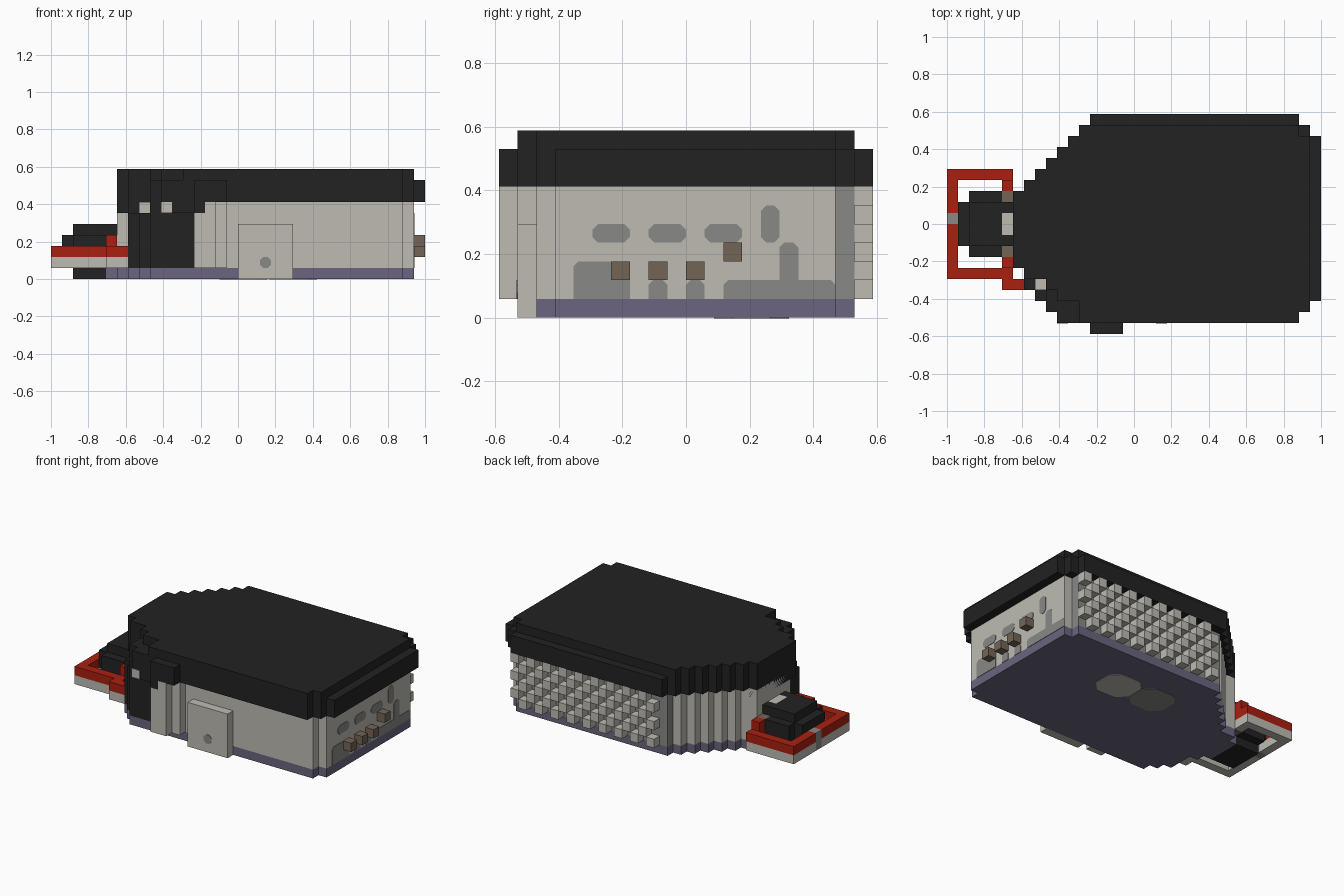
import bpy, bmesh
from mathutils import Vector

if "Cube" in bpy.data.objects:
    bpy.data.objects.remove(bpy.data.objects["Cube"])

U = 2 / 34          # one block
THIN = 0.05         # plate thickness in blocks


def material(name, r, g, b):
    m = bpy.data.materials.new(name)
    m.use_nodes = True
    m.diffuse_color = (r, g, b, 1)
    m.node_tree.nodes["Principled BSDF"].inputs["Base Color"].default_value = (r, g, b, 1)
    return m


black = material("black", .016, .016, .016)
light = material("pale_stone", .51, .5, .45)
grey = material("grey", .25, .25, .24)
purple = material("dusty_purple", .145, .13, .21)
red = material("red", .4, .014, .005)
brown = material("brown", .175, .13, .092)


def place(p):
    return Vector((p[0] * U - 1, (p[1] - 10) * U, p[2] * U))


def finish(name, mat, bm):
    bmesh.ops.recalc_face_normals(bm, faces=bm.faces)
    mesh = bpy.data.meshes.new(name)
    bm.to_mesh(mesh)
    bm.free()
    mesh.materials.append(mat)
    bpy.context.collection.objects.link(bpy.data.objects.new(name, mesh))


def extrude(bm, outline, push):
    """Extrude a closed outline, in block units, along push."""
    face = bm.faces.new([bm.verts.new(place(p)) for p in outline])
    geom = bmesh.ops.extrude_face_region(bm, geom=[face], use_keep_orig=True)["geom"]
    verts = [g for g in geom if isinstance(g, bmesh.types.BMVert)]
    bmesh.ops.translate(bm, verts=verts, vec=Vector(push) * U)


def boxes(name, mat, *spans):
    """Each span is x0, x1, y0, y1, z0, z1 in blocks."""
    bm = bmesh.new()
    for a, b, c, d, e, f in spans:
        extrude(bm, [(a, c, e), (b, c, e), (b, d, e), (a, d, e)], (0, 0, f - e))
    finish(name, mat, bm)


def stepped(name, mat, columns, end, z0, z1):
    """Prism with a stepped plan; columns are (x start, y low, y high)."""
    low, high = [], []
    stops = [c[0] for c in columns[1:]] + [end]
    for (x, lo, hi), stop in zip(columns, stops):
        low += [(x, lo, z0), (stop, lo, z0)]
        high += [(x, hi, z0), (stop, hi, z0)]
    outline = []
    for p in low + high[::-1]:
        if p not in outline:
            outline.append(p)
    bm = bmesh.new()
    extrude(bm, outline, (0, 0, z1 - z0))
    finish(name, mat, bm)


def cut_corners(a, b, c, d, r):
    """Rectangle a..b by c..d with cut corners."""
    return [(a + r, c), (b - r, c), (b, c + r), (b, d - r),
            (b - r, d), (a + r, d), (a, d - r), (a, c + r)]


# Floor slab, walls and roof
stepped("floor_slab", purple,
        [(5, 8, 12), (6, 7, 13), (7, 4, 13), (8, 3, 14), (9, 2, 15), (10, 2, 16),
         (11, 2, 17), (12, 2, 18), (13, 2, 19), (32, 3, 18)], 33, 0, 1)
stepped("walls", light,
        [(6, 7, 13), (7, 6, 13), (8, 5, 14), (9, 4, 15), (10, 3, 16), (11, 3, 17),
         (12, 3, 18), (13, 2, 18), (32, 3, 18)], 33, 1, 7)
stepped("roof_rim", black,
        [(6, 6, 13), (7, 5, 14), (8, 5, 15), (9, 2, 16), (10, 1, 17), (11, 1, 18),
         (12, 1, 19), (13, 1, 20), (32, 2, 19), (33, 3, 18)], 34, 7, 9)
stepped("roof_top", black,
        [(6, 6, 13), (7, 5, 14), (8, 5, 15), (9, 4, 16), (10, 3, 17), (11, 3, 18),
         (12, 1, 19), (32, 2, 18)], 33, 9, 10)

# Dark entrance front with its lintel and small lamps
stepped("entrance_front", black, [(7, 4, 6), (8, 3, 5), (9, 2, 4), (10, 2, 3)], 13, 1, 6)
stepped("entrance_lintel", black, [(6, 6, 13), (7, 5, 6), (9, 2, 4), (10, 1, 3)], 13, 6, 7)
boxes("entrance_lamps", light, (8, 9, 4, 5, 6, 7), (10, 11, 1 - THIN, 1, 6, 7))
boxes("entrance_awning", black, (13, 16, 0, 1, 7, 9), (13, 14, 0, 2, 6, 7))
boxes("entrance_pillar", light, (13, 14, 0, 2, 1, 6), (14, 15, 0, 2, 1, 7), (15, 16, 1, 2, 1, 7))

# Front door with a round handle
boxes("door", light, (17, 22, 1, 2, 0, 5))
bm = bmesh.new()
extrude(bm, [(x, 1, z) for x, z in cut_corners(19, 20, 1, 2, .3)], (0, -THIN, 0))
finish("door_handle", grey, bm)

# Back wall with a checker of blocks
boxes("back_panel", grey, (13, 32, 18, 19, 1, 7))
boxes("back_blocks", light, *[(i, i + 1, 19, 20, k, k + 1)
                              for i in range(14, 32) for k in range(1, 7) if (i + k) % 2])

# Painted shapes and blocks on the side wall
bm = bmesh.new()
pills = [(y, y + 2, 4, 5) for y in (5, 8, 11)] + [(14, 15, 4, 6)]
stains = [(4, 7, 1, 3), (8, 9, 1, 2), (10, 11, 1, 2), (12, 18, 1, 2), (15, 16, 2, 4)]
for s in pills:
    extrude(bm, [(33, y, z) for y, z in cut_corners(*s, .3)], (THIN, 0, 0))
for a, b, c, d in stains:
    top = [(a, c), (b, c), (b, d - .25), (b - .25, d), (a + .25, d), (a, d - .25)]
    extrude(bm, [(33, y, z) for y, z in top], (THIN, 0, 0))
finish("side_markings", grey, bm)
boxes("side_blocks", brown, *[(33, 34, y, y + 1, z, z + 1)
                              for y, z in ((6, 2), (8, 2), (10, 2), (12, 3))])

# Patches under the floor
for name, mat, x in (("pale_patch", light, 22), ("grey_patch", grey, 17.5)):
    bm = bmesh.new()
    extrude(bm, [(p, q, 0) for p, q in cut_corners(x - 2.2, x + 2.2, 11.5, 15.5, 1)],
            (0, 0, -THIN))
    finish(name, mat, bm)

# Fence ring: pale below, red on top
for name, mat, z in (("fence_base", light, 1), ("fence_rail", red, 2)):
    boxes(name, mat, *[s + (z, z + 1) for s in (
        (0, 1, 5, 10), (0, 1, 11, 15), (1, 6, 5, 6), (1, 6, 14, 15),
        (5, 6, 6, 7), (5, 6, 13, 14), (5, 7, 4, 5))])
boxes("fence_gate", grey, (0, 1, 10, 11, 1, 3))
boxes("fence_knobs", red, (5, 6, 6, 7, 3, 4), (5, 6, 13, 14, 3, 4))
boxes("fence_posts", brown, (5, 6, 7, 8, 1, 4), (5, 6, 12, 13, 1, 4))

# Dark stepped annexe inside the fence
boxes("annexe", black, (2, 5, 8, 12, 0, 1), (2, 5, 7, 13, 1, 4), (1, 2, 8, 12, 2, 4),
      (2, 5, 8, 12, 4, 5), (5, 6, 8, 9, 1, 5), (5, 6, 11, 12, 1, 5))
boxes("annexe_porch", light, (5, 6, 9, 11, 1, 5))
